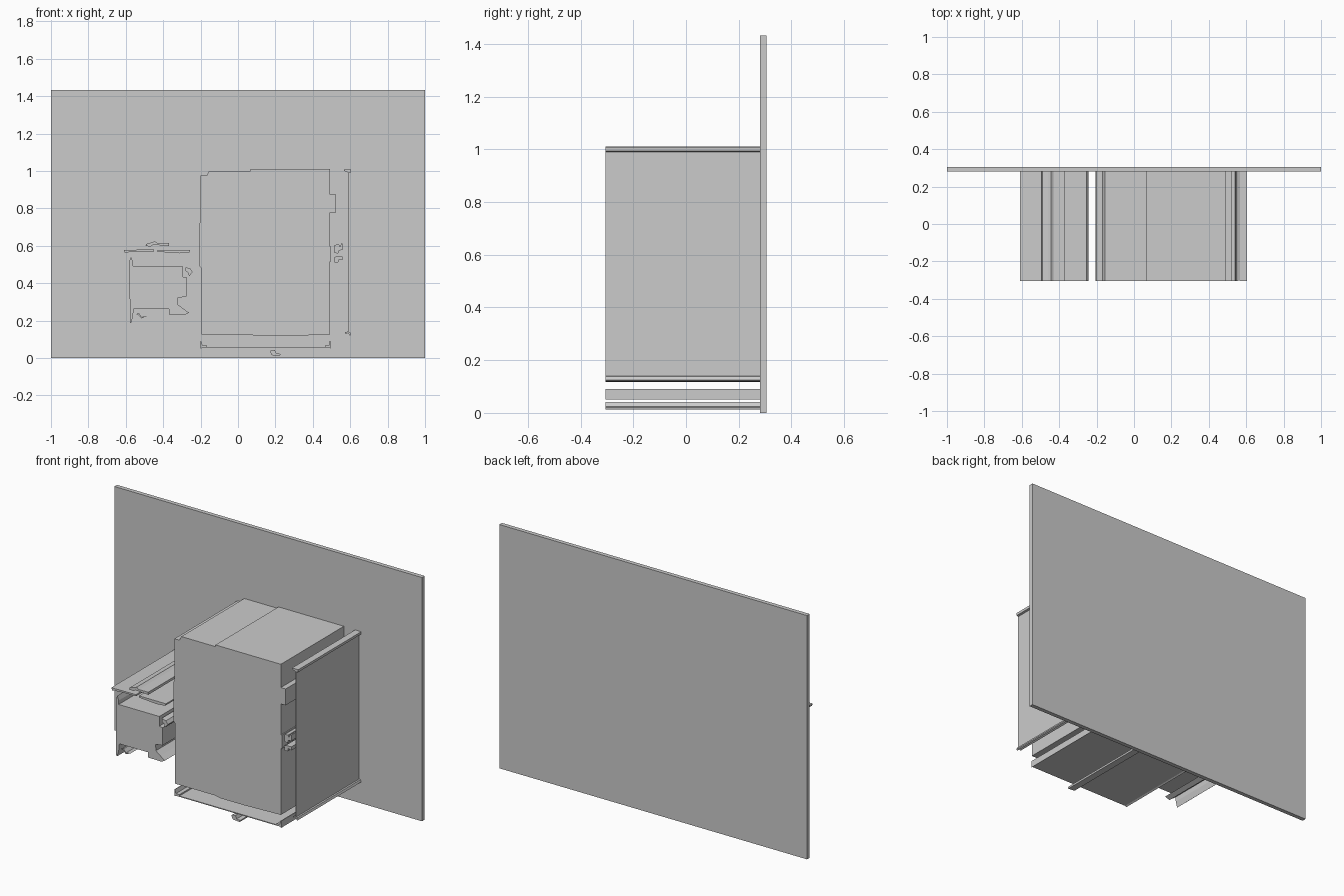
import bpy, bmesh

FRONT, WALL, BACK = -0.305, 0.28, 0.305


def extrude(name, pts, y0=FRONT, y1=WALL):
    """Closed x-z profile extruded along y."""
    bm = bmesh.new()
    face = bm.faces.new([bm.verts.new((x, y0, z)) for x, z in pts])
    new = bmesh.ops.extrude_face_region(bm, geom=[face])["geom"]
    verts = [v for v in new if isinstance(v, bmesh.types.BMVert)]
    bmesh.ops.translate(bm, verts=verts, vec=(0, y1 - y0, 0))
    bmesh.ops.recalc_face_normals(bm, faces=bm.faces[:])
    mesh = bpy.data.meshes.new(name)
    bm.to_mesh(mesh)
    bm.free()
    obj = bpy.data.objects.new(name, mesh)
    bpy.context.collection.objects.link(obj)
    return obj


def rect(x0, x1, z0, z1):
    return [(x0, z0), (x1, z0), (x1, z1), (x0, z1)]


# Backing plate
extrude("back_plate", rect(-1, 1, 0, 1.432), WALL, BACK)

# Large cabinet block with a stepped outline
extrude("cabinet", [
    (-0.195, 0.125), (0.06, 0.125), (0.10, 0.118), (0.25, 0.118), (0.42, 0.123),
    (0.492, 0.125), (0.492, 0.515), (0.498, 0.515), (0.498, 0.595), (0.492, 0.595),
    (0.492, 0.777), (0.523, 0.777), (0.523, 0.873), (0.492, 0.873), (0.492, 1.01),
    (0.067, 1.01), (0.067, 1.0), (-0.155, 1.0), (-0.168, 0.975), (-0.2, 0.975),
    (-0.2, 0.73), (-0.205, 0.72), (-0.205, 0.49), (-0.195, 0.478)])

# Thin side panel with small flanges at top and bottom
extrude("side_panel", [
    (0.57, 0.137), (0.575, 0.128), (0.588, 0.133), (0.598, 0.12), (0.605, 0.125),
    (0.6, 0.138), (0.592, 0.14), (0.592, 0.99), (0.604, 0.993), (0.605, 1.008),
    (0.565, 1.008), (0.568, 1.0), (0.588, 0.992), (0.588, 0.142)])

# Base tray under the cabinet
extrude("base_tray", [
    (-0.2, 0.05), (-0.19, 0.055), (0.485, 0.055), (0.495, 0.05), (0.495, 0.09),
    (0.49, 0.09), (0.486, 0.068), (0.465, 0.068), (0.465, 0.06),
    (-0.167, 0.06), (-0.167, 0.068), (-0.19, 0.068), (-0.197, 0.09), (-0.2, 0.09)])
extrude("base_foot", [
    (0.17, 0.037), (0.18, 0.015), (0.225, 0.012), (0.228, 0.022),
    (0.205, 0.025), (0.197, 0.042), (0.178, 0.042)])

# Latch pieces between cabinet and side panel
extrude("upper_latch", [
    (0.517, 0.605), (0.54, 0.607), (0.545, 0.592), (0.552, 0.612), (0.56, 0.612),
    (0.56, 0.578), (0.54, 0.575), (0.535, 0.558), (0.517, 0.562)])
extrude("lower_latch", [
    (0.512, 0.535), (0.525, 0.543), (0.56, 0.543), (0.56, 0.522), (0.54, 0.528),
    (0.535, 0.51), (0.515, 0.51), (0.517, 0.525)])

# Smaller box on the left
extrude("small_box", [
    (-0.578, 0.19), (-0.572, 0.185), (-0.562, 0.22), (-0.558, 0.262), (-0.37, 0.262),
    (-0.37, 0.232), (-0.285, 0.23), (-0.262, 0.242), (-0.29, 0.262), (-0.32, 0.285),
    (-0.322, 0.322), (-0.276, 0.328), (-0.276, 0.432), (-0.298, 0.435),
    (-0.298, 0.492), (-0.562, 0.492), (-0.562, 0.515), (-0.572, 0.54), (-0.58, 0.52)])
extrude("box_knob", [
    (-0.282, 0.486), (-0.255, 0.478), (-0.242, 0.46), (-0.262, 0.437),
    (-0.265, 0.455), (-0.28, 0.465)])
extrude("box_foot", [
    (-0.545, 0.235), (-0.53, 0.228), (-0.515, 0.212), (-0.485, 0.225),
    (-0.515, 0.22), (-0.53, 0.24)])

# Lid strips above the small box
extrude("left_lid", [
    (-0.61, 0.578), (-0.605, 0.564), (-0.53, 0.57), (-0.45, 0.57), (-0.45, 0.58)])
extrude("right_lid", [
    (-0.43, 0.578), (-0.43, 0.568), (-0.315, 0.56), (-0.26, 0.565), (-0.255, 0.578)])
extrude("lid_handle", [
    (-0.495, 0.598), (-0.465, 0.597), (-0.455, 0.605), (-0.37, 0.6), (-0.37, 0.615),
    (-0.43, 0.615), (-0.445, 0.625), (-0.46, 0.618), (-0.49, 0.61)])
